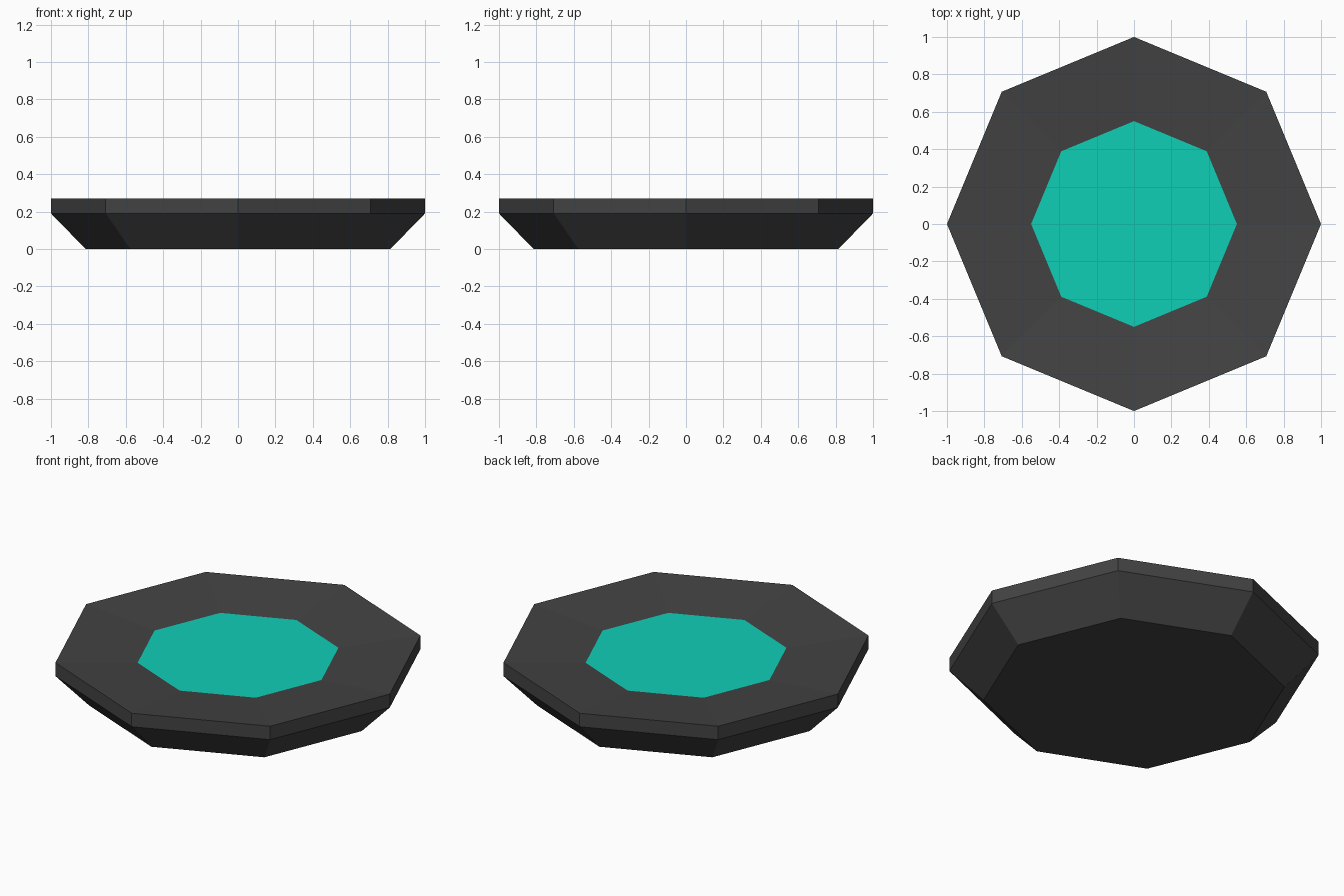
import bpy, bmesh, math

if "Cube" in bpy.data.objects:
    bpy.data.objects.remove(bpy.data.objects["Cube"])

def material(name, rgb):
    m = bpy.data.materials.new(name)
    m.diffuse_color = (*rgb, 1)
    m.use_nodes = True
    m.node_tree.nodes["Principled BSDF"].inputs["Base Color"].default_value = m.diffuse_color
    return m

charcoal = material("charcoal", (0.056, 0.056, 0.056))
teal = material("teal", (0.005, 0.62, 0.47))

SIDES = 8
# (radius, height) from the base up to the slightly sunken centre panel
PROFILE = [(0.815, 0.0), (1.0, 0.19), (1.0, 0.27), (0.55, 0.233)]

# Octagonal dish: stacked rings bridged with flat faces
bm = bmesh.new()
rings = [[bm.verts.new((r * math.cos(math.tau * i / SIDES),
                        r * math.sin(math.tau * i / SIDES), z))
          for i in range(SIDES)] for r, z in PROFILE]
for low, high in zip(rings, rings[1:]):
    for i in range(SIDES):
        j = (i + 1) % SIDES
        bm.faces.new((low[i], low[j], high[j], high[i]))
# Base and teal centre panel
bm.faces.new(rings[0][::-1])
bm.faces.new(rings[-1]).material_index = 1

mesh = bpy.data.meshes.new("octagonal_pad")
bm.to_mesh(mesh)
bm.free()
mesh.materials.append(charcoal)
mesh.materials.append(teal)
bpy.context.collection.objects.link(bpy.data.objects.new("octagonal_pad", mesh))
